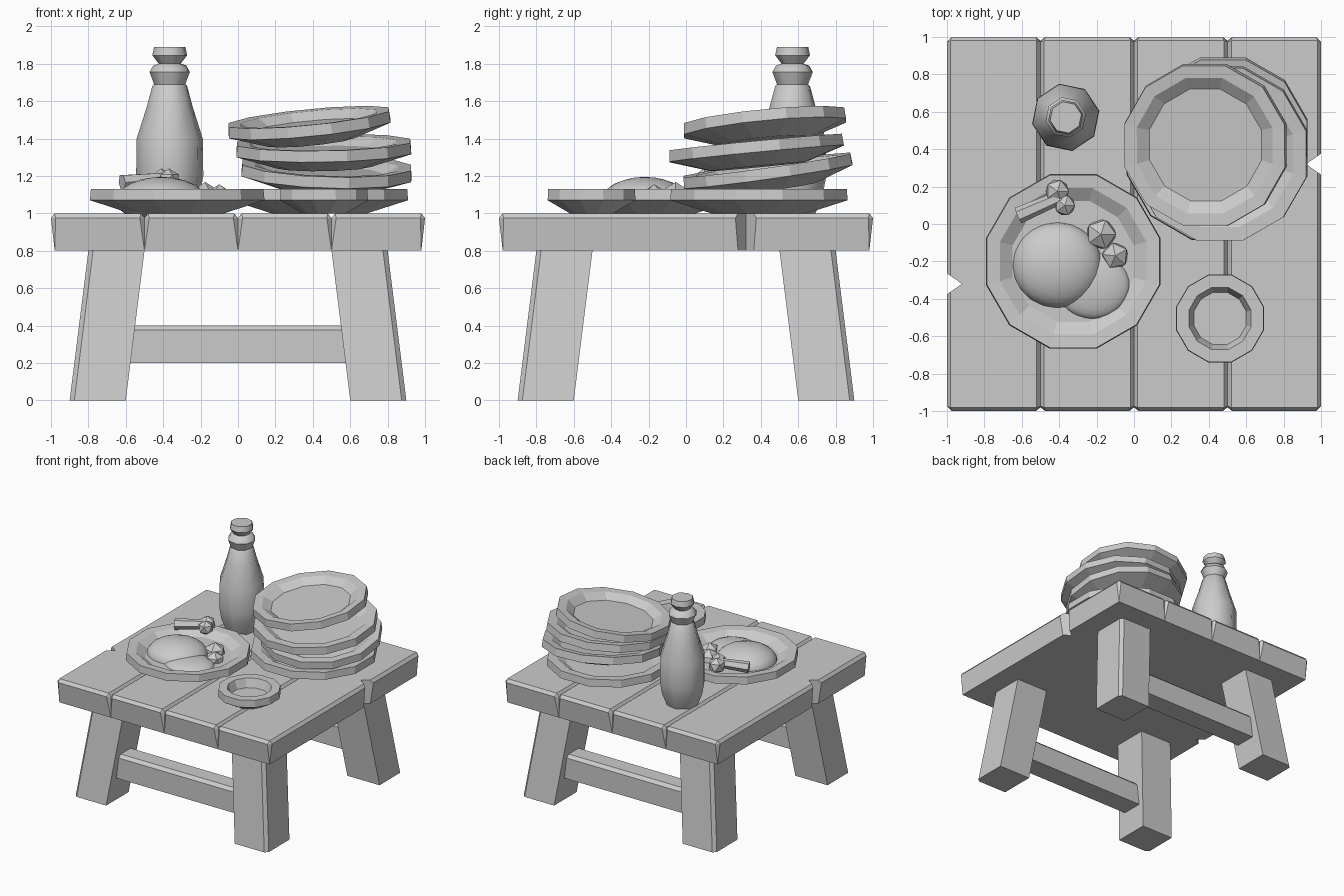
import bpy, bmesh, math
from math import cos, sin, pi, radians
from mathutils import Vector

if "Cube" in bpy.data.objects:
    bpy.data.objects.remove(bpy.data.objects["Cube"])

grey = bpy.data.materials.new("plain_grey")
grey.use_nodes = True
grey.diffuse_color = (0.6, 0.6, 0.6, 1)
grey.node_tree.nodes["Principled BSDF"].inputs["Base Color"].default_value = (0.6, 0.6, 0.6, 1)


def finish(name, bm, loc=(0, 0, 0), rot=(0, 0, 0), smooth=None):
    bmesh.ops.recalc_face_normals(bm, faces=bm.faces)
    mesh = bpy.data.meshes.new(name)
    bm.to_mesh(mesh)
    bm.free()
    ob = bpy.data.objects.new(name, mesh)
    bpy.context.collection.objects.link(ob)
    mesh.materials.append(grey)
    ob.location = loc
    ob.rotation_euler = [radians(a) for a in rot]
    if smooth:
        bpy.ops.object.select_all(action='DESELECT')
        ob.select_set(True)
        bpy.context.view_layer.objects.active = ob
        bpy.ops.object.shade_smooth_by_angle(angle=radians(smooth))
    return ob


def hull(name, points):
    """Convex solid around the given corner points."""
    bm = bmesh.new()
    for p in points:
        bm.verts.new(p)
    bmesh.ops.convex_hull(bm, input=bm.verts)
    bmesh.ops.dissolve_limit(bm, angle_limit=0.01, verts=bm.verts, edges=bm.edges)
    return finish(name, bm)


def lathe(name, profile, sides, loc, rot=(0, 0, 0), phase=0, smooth=None):
    """Turn a (radius, height) profile into a closed solid."""
    bm = bmesh.new()
    rings = []
    for r, z in profile:
        angles = [2 * pi * i / sides + radians(phase) for i in range(sides)]
        rings.append([bm.verts.new((r * cos(a), r * sin(a), z)) for a in angles])
    for low, high in zip(rings, rings[1:]):
        for i in range(sides):
            j = (i + 1) % sides
            bm.faces.new((low[i], low[j], high[j], high[i]))
    bm.faces.new(rings[0])
    bm.faces.new(rings[-1])
    return finish(name, bm, loc, rot, smooth)


def ball(name, loc, scale, detail=1, smooth=None, rot=(0, 0, 0)):
    bm = bmesh.new()
    bmesh.ops.create_icosphere(bm, subdivisions=detail, radius=1)
    bmesh.ops.scale(bm, vec=scale, verts=bm.verts)
    return finish(name, bm, loc, rot, smooth)


def notch(board, side, y):
    """Cut a triangular nick through the outer edge of a board."""
    depth, half = 0.08, 0.07
    outline = [(side * (1 - depth), y), (side * 1.02, y - half), (side * 1.02, y + half)]
    cutter = hull("nick_cutter", [(a, b, z) for a, b in outline for z in (0.7, 1.1)])
    cutter.hide_render = True
    mod = board.modifiers.new("nick", 'BOOLEAN')
    mod.operation = 'DIFFERENCE'
    mod.solver = 'EXACT'
    mod.object = cutter
    bpy.ops.object.select_all(action='DESELECT')
    board.select_set(True)
    bpy.context.view_layer.objects.active = board
    bpy.ops.object.modifier_apply(modifier="nick")
    bpy.data.objects.remove(cutter)


# Tabletop boards: worn top edges and corner chips that fade towards the bottom
boards = []
for i in range(4):
    cx = -0.75 + 0.5 * i
    pts = []
    for sx in (-1, 1):
        outer = (i == 0 and sx < 0) or (i == 3 and sx > 0)
        for sy in (-1, 1):
            pts.append((cx + sx * (0.23 if outer else 0.25), sy * 0.98, 0.8))
            pts.append((cx + sx * 0.25, sy * 0.975, 0.975))
            pts.append((cx + sx * 0.225, sy, 0.975))
            pts.append((cx + sx * 0.23, sy * 0.98, 1.0))
    boards.append(hull(f"table_board_{i + 1}", pts))
notch(boards[0], -1, -0.32)
notch(boards[3], 1, 0.32)

# Splayed legs with a chamfered outer corner
for sx, side in ((-1, "right"), (1, "left")):
    for sy, end in ((-1, "front"), (1, "back")):
        pts = []
        for z, o in ((0, 0.9), (0.8, 0.8)):
            n, c = o - 0.3, o - 0.025
            for x, y in ((n, n), (n, o), (o, n), (c, o), (o, c)):
                pts.append((sx * x, sy * y, z))
        hull(f"{end}_{side}_leg", pts)

# Stretchers between the legs, with chamfered top edges
for sy, end in ((-1, "front"), (1, "back")):
    pts = []
    for x in (-0.62, 0.62):
        for y, z in ((0.62, 0.2), (0.8, 0.2), (0.62, 0.375), (0.8, 0.375), (0.645, 0.4), (0.775, 0.4)):
            pts.append((x, sy * y, z))
    hull(f"{end}_stretcher", pts)

# Plates: one served, four stacked and leaning
plate = [(0.26, 0), (0.483, 0.07), (0.478, 0.13), (0.405, 0.125), (0.335, 0.08)]


def add_plate(name, loc, radius, rot=(0, 0, 0)):
    k = radius / 0.467
    lathe(name, [(r * k, z) for r, z in plate], 12, loc, rot, phase=15)


add_plate("dinner_plate", (-0.325, -0.2, 1.0), 0.467)
add_plate("stacked_plate_1", (0.435, 0.39, 1.0), 0.475)
add_plate("stacked_plate_2", (0.47, 0.45, 1.13), 0.455, (8, 2, 0))
add_plate("stacked_plate_3", (0.46, 0.385, 1.25), 0.468, (5.5, -1, 0))
add_plate("stacked_plate_4", (0.39, 0.43, 1.385), 0.435, (5.6, -5.6, 0))

# Small bowl
lathe("small_bowl", [(0.12, 0), (0.243, 0.07), (0.24, 0.13), (0.172, 0.13), (0.145, 0.06)],
      12, (0.46, -0.505, 1.0), phase=15)

# Bottle
lathe("bottle", [(0.125, 0), (0.165, 0.1), (0.183, 0.2), (0.18, 0.4), (0.125, 0.57), (0.095, 0.68),
                 (0.085, 0.69), (0.11, 0.755), (0.09, 0.79), (0.06, 0.8), (0.095, 0.845),
                 (0.085, 0.89)],
      8, (-0.365, 0.57, 1.0), phase=11, smooth=46)

# Food: smooth mounds, two round bites and a bone
ball("food_mound", (-0.41, -0.22, 1.07), (0.24, 0.23, 0.125), 3, 60)
ball("food_side_mound", (-0.22, -0.33, 1.07), (0.2, 0.18, 0.06), 3, 60)
ball("large_bite", (-0.177, -0.055, 1.08), (0.09, 0.09, 0.088))
ball("small_bite", (-0.1, -0.17, 1.08), (0.078, 0.078, 0.075), rot=(0, 0, 30))

start, end = Vector((-0.62, 0.045, 1.165)), Vector((-0.39, 0.145, 1.185))
axis = end - start
shaft = lathe("bone_shaft", [(0.045, 0), (0.036, axis.length)], 6, start)
shaft.rotation_euler = axis.to_track_quat('Z', 'Y').to_euler()
ball("bone_knob_back", (-0.41, 0.175, 1.175), (0.07, 0.07, 0.065))
ball("bone_knob_front", (-0.37, 0.1, 1.18), (0.062, 0.062, 0.06))
